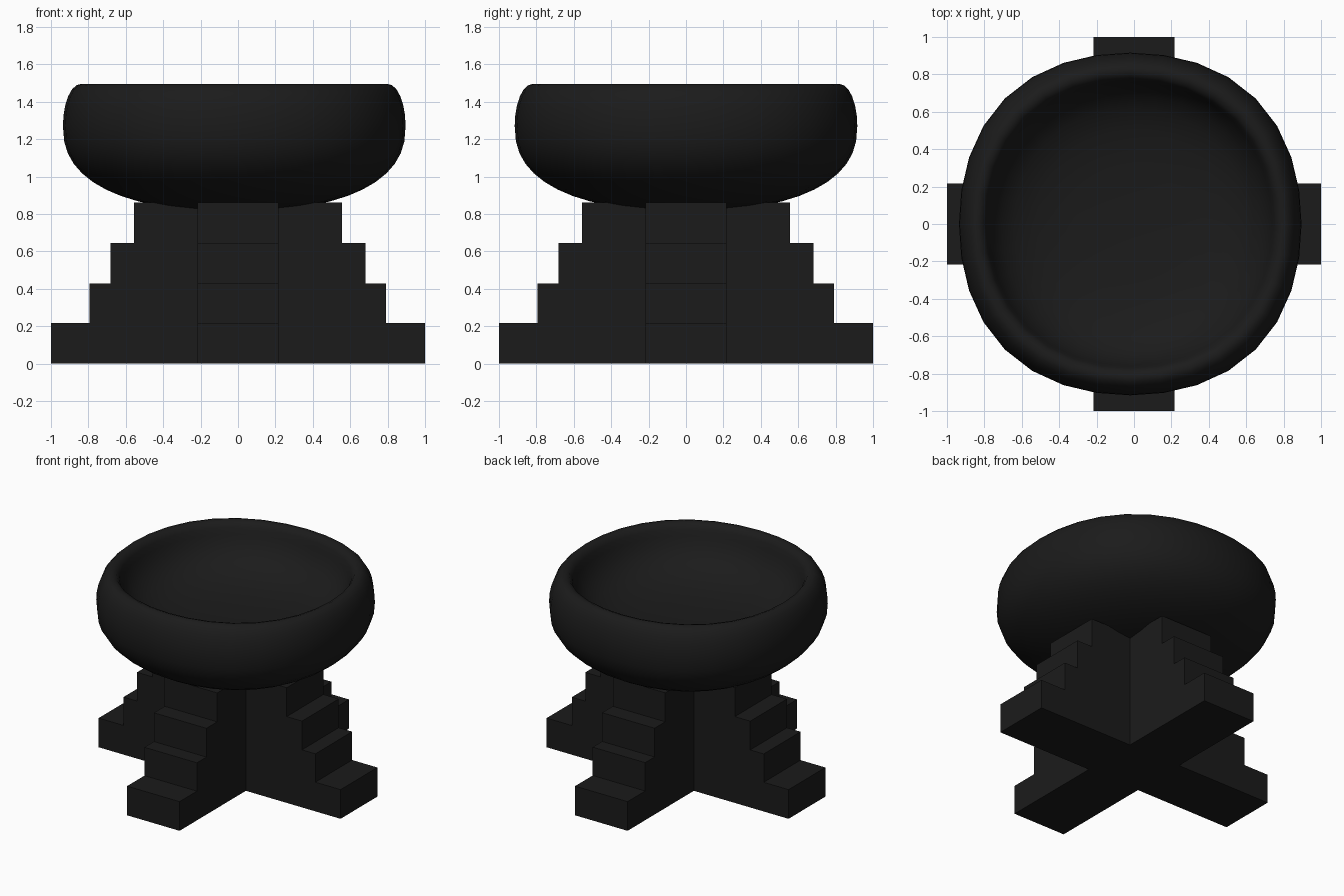
import bpy, bmesh, math

cube = bpy.data.objects.get("Cube")
if cube:
    bpy.data.objects.remove(cube, do_unlink=True)

black = bpy.data.materials.new("charcoal_black")
black.use_nodes = True
black.diffuse_color = (0.011, 0.011, 0.011, 1)
black.node_tree.nodes["Principled BSDF"].inputs["Base Color"].default_value = black.diffuse_color


def add_object(name, bm):
    bmesh.ops.recalc_face_normals(bm, faces=bm.faces)
    mesh = bpy.data.meshes.new(name)
    bm.to_mesh(mesh)
    bm.free()
    mesh.materials.append(black)
    obj = bpy.data.objects.new(name, mesh)
    bpy.context.collection.objects.link(obj)
    return obj


def cross_step(name, low, high, z0, z1, w=0.217):
    """Plus-shaped slab reaching from low to high along x and y."""
    outline = [(w, low), (w, -w), (high, -w), (high, w), (w, w), (w, high),
               (-w, high), (-w, w), (low, w), (low, -w), (-w, -w), (-w, low)]
    bm = bmesh.new()
    face = bm.faces.new([bm.verts.new((x, y, z0)) for x, y in outline])
    top = bmesh.ops.extrude_face_region(bm, geom=[face])["geom"]
    verts = [v for v in top if isinstance(v, bmesh.types.BMVert)]
    bmesh.ops.translate(bm, verts=verts, vec=(0, 0, z1 - z0))
    return add_object(name, bm)


# Stepped cross-shaped pedestal
steps = [(-1.0, 1.0, 0.218), (-0.795, 0.792, 0.43),
         (-0.683, 0.681, 0.645), (-0.556, 0.555, 0.861)]
bottom = 0
for i, (low, high, top) in enumerate(steps):
    cross_step(f"pedestal_step_{i + 1}", low, high, bottom, top)
    bottom = top

# Bowl profile: full belly, rolled rim, dished top
RADIUS, BELLY_Z, RIM_R, RIM_Z = 0.916, 1.272, 0.82, 1.496
profile = []
for i in range(13):
    a = math.pi / 2 * i / 12
    power = 2 / 2.4
    profile.append((RADIUS * math.sin(a) ** power,
                    BELLY_Z - 0.455 * max(math.cos(a), 0) ** power))
for i in range(1, 7):
    a = math.pi / 2 * i / 6
    profile.append((RIM_R + (RADIUS - RIM_R) * math.cos(a),
                    BELLY_Z + (RIM_Z - BELLY_Z) * math.sin(a)))
profile += [(0.79, 1.485), (0.772, 1.455), (0.758, 1.41), (0.735, 1.35), (0.69, 1.285),
            (0.62, 1.23), (0.5, 1.18), (0.3, 1.15), (0, 1.14)]

bm = bmesh.new()
verts = [bm.verts.new((r, 0, z)) for r, z in profile]
edges = [bm.edges.new(pair) for pair in zip(verts, verts[1:])]
bmesh.ops.spin(bm, geom=verts + edges, cent=(0, 0, 0), axis=(0, 0, 1),
               angle=math.tau, steps=32)
bmesh.ops.remove_doubles(bm, verts=bm.verts, dist=0.0005)

# The bowl is slightly squared: fuller towards its diagonals
for v in bm.verts:
    r = math.hypot(v.co.x, v.co.y)
    diagonal = (1 - math.cos(4 * math.atan2(v.co.y, v.co.x))) / 2
    swell = 1 + 0.036 * diagonal * (r / RADIUS) ** 2
    v.co.x *= swell
    v.co.y *= swell
for face in bm.faces:
    face.smooth = True
bowl = add_object("bowl", bm)
bowl.location.x = -0.02
